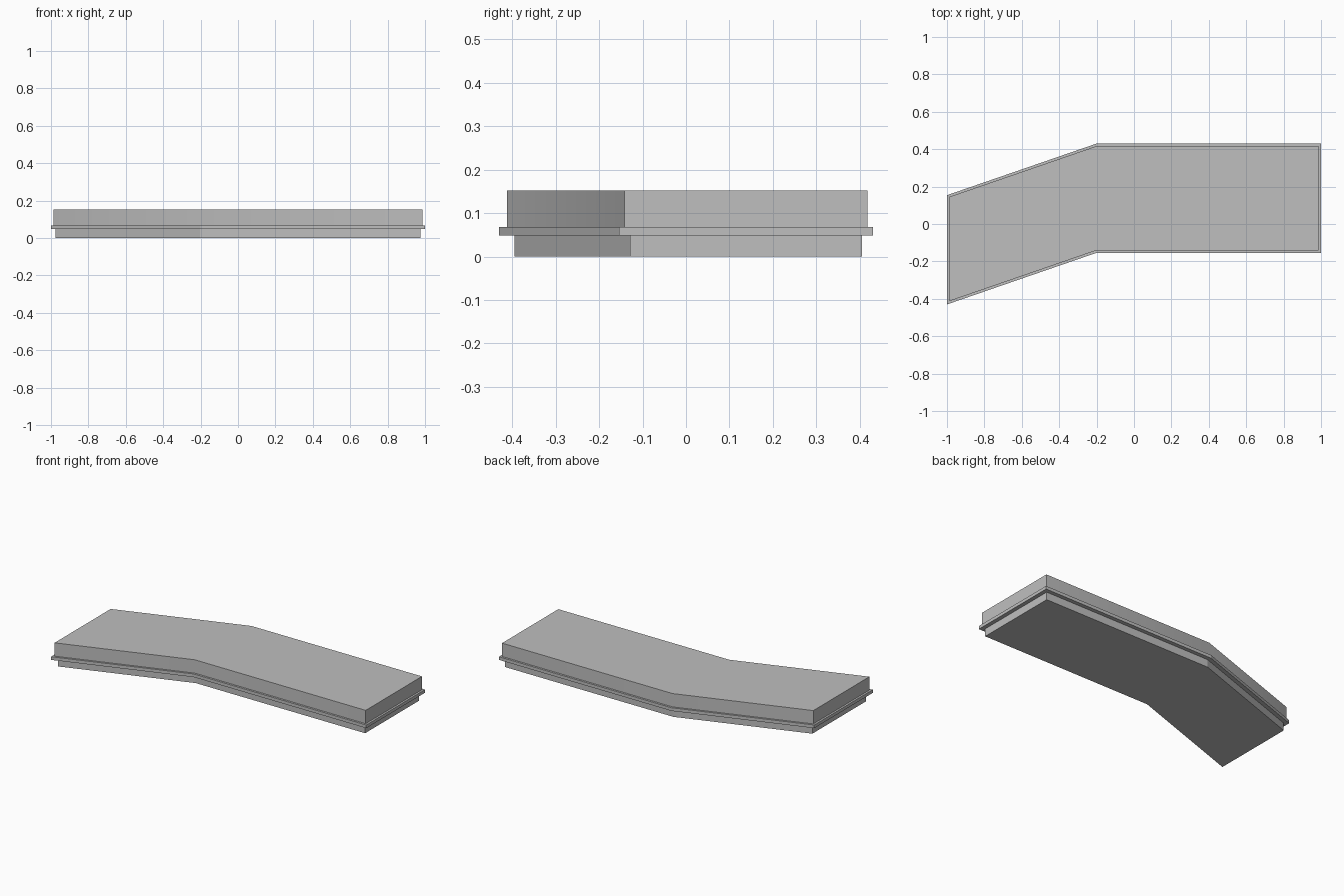
import bpy
import bmesh
from mathutils import Vector
from mathutils.geometry import intersect_line_line_2d, intersect_point_line

cube = bpy.data.objects.get("Cube")
if cube:
    bpy.data.objects.remove(cube, do_unlink=True)

# One plain grey for the whole slab
grey = bpy.data.materials.new("concrete grey")
colour = (0.52, 0.52, 0.52, 1)
grey.diffuse_color = colour
grey.use_nodes = True
grey.node_tree.nodes["Principled BSDF"].inputs["Base Color"].default_value = colour

# Bent plan outline, counter-clockwise, at the widest layer
FRONT = [Vector((-1, -0.43)), Vector((-0.2, -0.154)), Vector((1, -0.154))]
DEPTH = Vector((0, 0.584))
OUTLINE = FRONT + [p + DEPTH for p in reversed(FRONT)]


def inset(points, d):
    """Move every edge inwards by d, keeping mitred corners."""
    result = []
    for i, p in enumerate(points):
        a = (p - points[i - 1]).normalized()
        b = (points[(i + 1) % len(points)] - p).normalized()
        na, nb = Vector((-a.y, a.x)), Vector((-b.y, b.x))
        result.append(p + (na + nb) * d / (1 + na.dot(nb)))
    return result


def layer(name, margin, bottom, top, smooth=False):
    """Extrude the inset outline between two heights."""
    bm = bmesh.new()
    face = bm.faces.new([bm.verts.new((p.x, p.y, bottom)) for p in inset(OUTLINE, margin)])
    extruded = bmesh.ops.extrude_face_region(bm, geom=[face], use_keep_orig=True)["geom"]
    verts = [g for g in extruded if isinstance(g, bmesh.types.BMVert)]
    bmesh.ops.translate(bm, verts=verts, vec=(0, 0, top - bottom))
    bmesh.ops.recalc_face_normals(bm, faces=bm.faces)
    mesh = bpy.data.meshes.new(name)
    bm.to_mesh(mesh)
    bm.free()
    mesh.materials.append(grey)
    obj = bpy.data.objects.new(name, mesh)
    bpy.context.collection.objects.link(obj)
    if smooth:
        bpy.ops.object.select_all(action="DESELECT")
        obj.select_set(True)
        bpy.context.view_layer.objects.active = obj
        bpy.ops.object.shade_smooth_by_angle(angle=0.52)


# Stacked layers: recessed base, projecting lip, thick upper slab
layer("base_plinth", 0.025, 0, 0.048)
layer("projecting_lip", 0, 0.048, 0.068)
layer("upper_slab", 0.0125, 0.068, 0.152, smooth=True)
